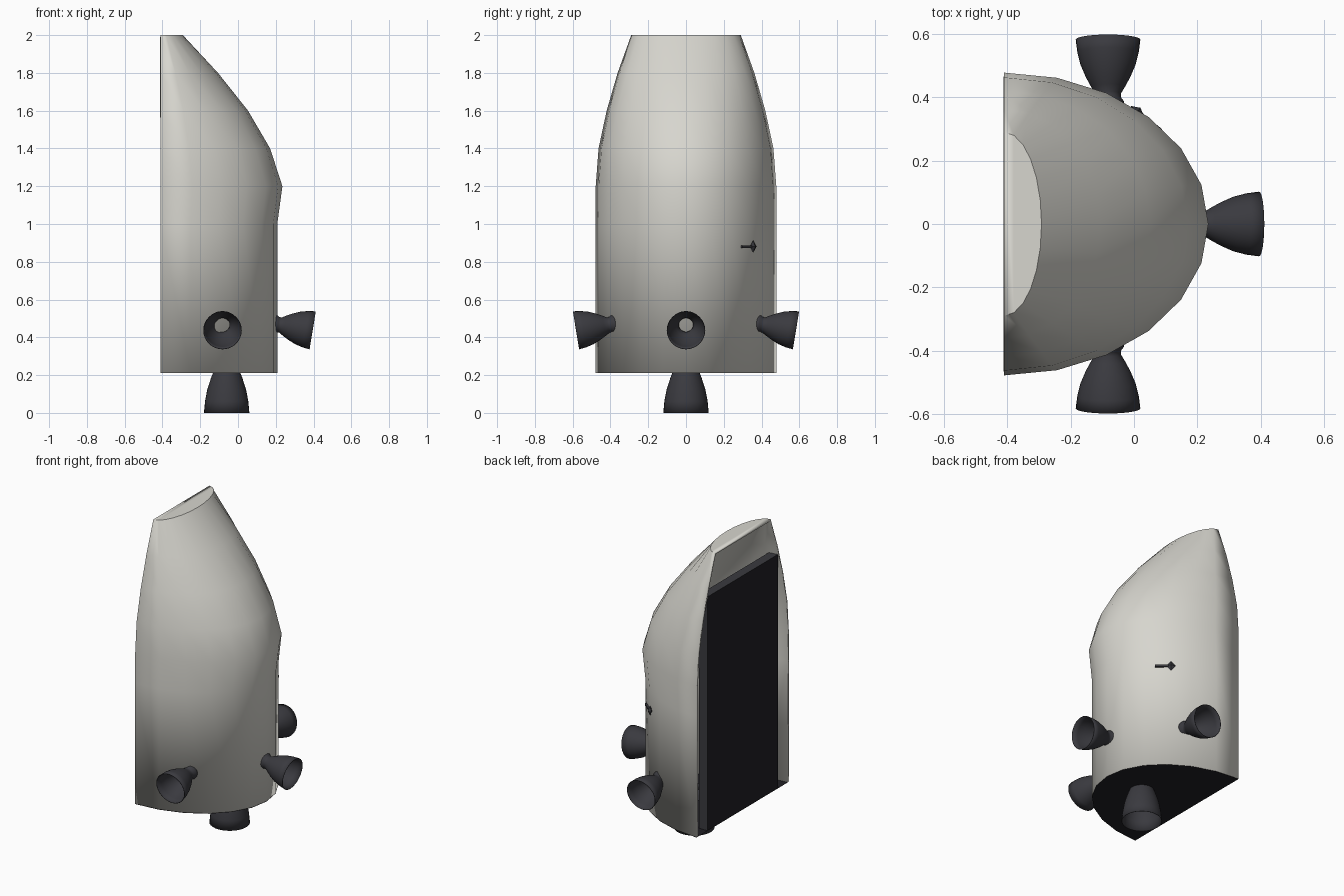
import bpy, bmesh, math
from mathutils import Matrix, Vector

if "Cube" in bpy.data.objects:
    bpy.data.objects.remove(bpy.data.objects["Cube"], do_unlink=True)


def material(name, color):
    mat = bpy.data.materials.new(name)
    mat.use_nodes = True
    mat.diffuse_color = (*color, 1)
    mat.node_tree.nodes["Principled BSDF"].inputs["Base Color"].default_value = (*color, 1)
    return mat


HULL = material("warm light grey", (0.68, 0.67, 0.62))
METAL = material("dark grey metal", (0.042, 0.042, 0.05))
BLACK = material("near black", (0.015, 0.014, 0.018))
BACK = -0.41   # plane of the open flat side
BASE = 0.21    # height of the hull floor


def finish(name, bm, mats, smooth=None, thickness=0.0):
    mesh = bpy.data.meshes.new(name)
    bm.to_mesh(mesh)
    bm.free()
    obj = bpy.data.objects.new(name, mesh)
    bpy.context.collection.objects.link(obj)
    for mat in mats:
        mesh.materials.append(mat)
    if smooth:
        bpy.ops.object.select_all(action='DESELECT')
        obj.select_set(True)
        bpy.context.view_layer.objects.active = obj
        bpy.ops.object.shade_smooth_by_angle(angle=math.radians(smooth))
    if thickness:
        mod = obj.modifiers.new("Wall", 'SOLIDIFY')
        mod.thickness = thickness
        mod.offset = -1
    return obj


def half_ring(bm, depth, half_width, z, steps=12):
    # Half ellipse bulging towards +x from the flat side
    angles = [math.pi * i / steps for i in range(steps + 1)]
    return [bm.verts.new((BACK + depth * math.sin(a), half_width * math.cos(a), z))
            for a in angles]


# Hull shell: height, bulge depth, half width
sections = [(BASE, 0.618, 0.478), (1.0, 0.618, 0.478), (1.2, 0.645, 0.478),
            (1.4, 0.58, 0.463), (1.6, 0.463, 0.42), (1.8, 0.304, 0.362),
            (2.0, 0.118, 0.29)]
bm = bmesh.new()
rings = [half_ring(bm, d, w, z) for z, d, w in sections]
for low, high in zip(rings, rings[1:]):
    for j in range(len(low) - 1):
        bm.faces.new((low[j], high[j], high[j + 1], low[j + 1]))
bm.faces.new(rings[-1][::-1])
finish("hull_shell", bm, [HULL], 40, 0.014)

# Floor plate closing the bottom of the hull
bm = bmesh.new()
bm.faces.new(half_ring(bm, 0.618, 0.478, BASE - 0.002))
finish("hull_floor", bm, [BLACK])

# Flat panel set in the open side, with a black outer face
bm = bmesh.new()
top = 1.74
bmesh.ops.create_cube(bm, size=1, matrix=Matrix.Translation((BACK + 0.03, 0, (top + BASE) / 2))
                      @ Matrix.Diagonal((0.06, 0.73, top - BASE, 1)))
bm.normal_update()
for face in bm.faces:
    face.material_index = 1 if face.normal.x < -0.5 else 0
finish("back_panel", bm, [METAL, BLACK])

# Nozzle profile: distance from the rim, radius
bell = [(0, 0.102), (0.04, 0.097), (0.08, 0.087), (0.12, 0.07), (0.15, 0.054),
        (0.172, 0.041), (0.185, 0.041), (0.197, 0.05), (0.222, 0.05)]


def nozzle(name, rim_center, inward, profile, width=1.0, length=1.0, segments=32):
    bm = bmesh.new()
    loops = []
    for dist, radius in profile:
        loops.append([bm.verts.new((radius * width * math.cos(a), radius * width * math.sin(a),
                                    dist * length))
                      for a in (math.tau * k / segments for k in range(segments))])
    for low, high in zip(loops, loops[1:]):
        for k in range(segments):
            n = (k + 1) % segments
            bm.faces.new((low[k], low[n], high[n], high[k]))
    obj = finish(name, bm, [METAL], 50, 0.003)
    turn = Vector(inward).to_track_quat('Z', 'Y').to_matrix().to_4x4()
    obj.matrix_world = Matrix.Translation(rim_center) @ turn


nozzle("main_nozzle", (-0.06, 0, 0), (0, 0, 1), bell[:6], 1.18, 1.55)

# Three side nozzles, tilted slightly downwards
rise = math.tan(math.radians(9.3))
nozzle("left_nozzle", (0.395, 0, 0.437), (-1, 0, rise), bell)
for side, label in ((-1, "front"), (1, "back")):
    nozzle(label + "_nozzle", (-0.082, side * 0.582, 0.437), (0, -side, rise), bell)

# Small antenna lying on the hull: a rod ending in a diamond
along = Vector((-0.774, 0.634, 0))
outward = Vector((0.634, 0.774, 0))
frame = Matrix((along, Vector((0, 0, 1)), outward)).transposed().to_4x4()
place = Matrix.Translation((0.042, 0.33, 0.88)) @ frame

bm = bmesh.new()
bmesh.ops.create_cube(bm, size=1, matrix=place @ Matrix.Translation((-0.015, 0, 0))
                      @ Matrix.Diagonal((0.08, 0.012, 0.012, 1)))
finish("antenna_rod", bm, [METAL])

bm = bmesh.new()
tips = [bm.verts.new(place @ Vector(p)) for p in
        ((0.012, 0, 0), (0.04, -0.033, 0), (0.068, 0, 0), (0.04, 0.033, 0))]
peaks = [bm.verts.new(place @ Vector((0.04, 0, h))) for h in (0.015, -0.015)]
for i in range(4):
    for peak in peaks:
        bm.faces.new((tips[i], tips[(i + 1) % 4], peak))
bmesh.ops.recalc_face_normals(bm, faces=bm.faces)
finish("antenna_tip", bm, [METAL])
